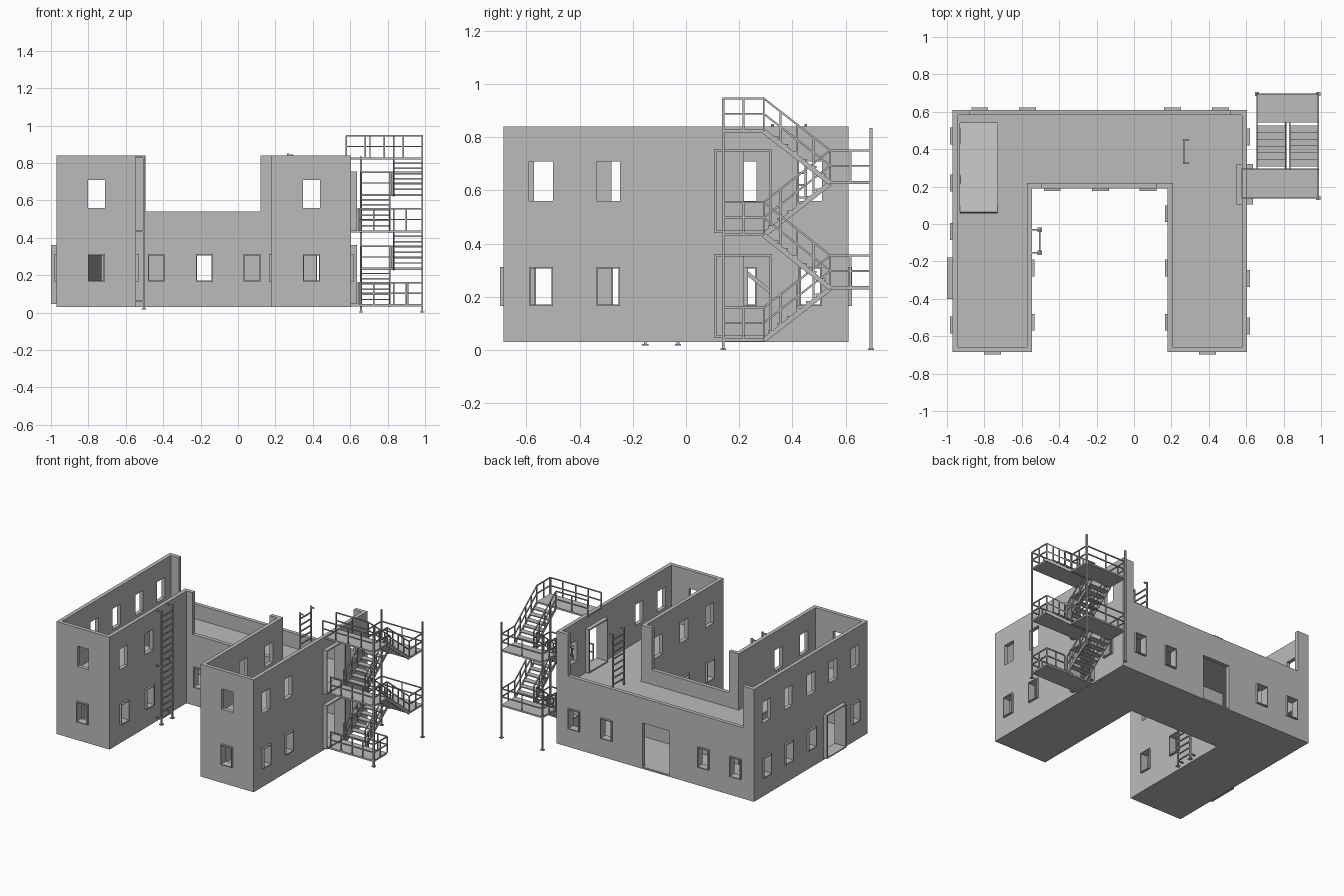
import bpy, bmesh
from mathutils import Matrix, Vector

cube = bpy.data.objects.get("Cube")
if cube:
    bpy.data.objects.remove(cube, do_unlink=True)

grey = bpy.data.materials.new("concrete grey")
grey.use_nodes = True
grey.diffuse_color = (0.5, 0.5, 0.5, 1)
grey.node_tree.nodes["Principled BSDF"].inputs["Base Color"].default_value = (0.5, 0.5, 0.5, 1)


def finish(name, bm):
    bmesh.ops.recalc_face_normals(bm, faces=bm.faces[:])
    mesh = bpy.data.meshes.new(name)
    bm.to_mesh(mesh)
    bm.free()
    mesh.materials.append(grey)
    ob = bpy.data.objects.new(name, mesh)
    bpy.context.scene.collection.objects.link(ob)
    return ob


def box(bm, x0, x1, y0, y1, z0, z1):
    size = Matrix.Diagonal((x1 - x0, y1 - y0, z1 - z0, 1))
    centre = Matrix.Translation(((x0 + x1) / 2, (y0 + y1) / 2, (z0 + z1) / 2))
    bmesh.ops.create_cube(bm, size=1, matrix=centre @ size)


def bar(bm, a, b, wide=0.007, deep=None):
    a, b = Vector(a), Vector(b)
    turn = (b - a).to_track_quat('Z', 'Y').to_matrix().to_4x4()
    size = Matrix.Diagonal((wide, deep or wide, (b - a).length, 1))
    bmesh.ops.create_cube(bm, size=1, matrix=Matrix.Translation((a + b) / 2) @ turn @ size)


# Main dimensions
LEFT, RIGHT, FRONT, BACK = -0.97, 0.605, -0.685, 0.61
COURT_L, COURT_R, COURT_Y = -0.545, 0.18, 0.19
T = 0.028
BASE, FLOOR, LOW, TOP = 0.03, 0.435, 0.54, 0.84
LOWER, UPPER = (0.165, 0.312), (0.56, 0.708)
HALF = 0.045


def panel(name, along, face, u0, u1, holes):
    """Wall sheet on a grid of cells, leaving out the holes, given thickness."""
    us = sorted({u0, u1} | {u for h in holes for u in h[:2]})
    zs = sorted({BASE, TOP} | {z for h in holes for z in h[2:]})
    bm = bmesh.new()

    def vert(u, z):
        return bm.verts.new((u, face, z) if along == 'x' else (face, u, z))

    grid = [[vert(u, z) for z in zs] for u in us]
    for i in range(len(us) - 1):
        for j in range(len(zs) - 1):
            u, z = (us[i] + us[i + 1]) / 2, (zs[j] + zs[j + 1]) / 2
            if not any(a < u < b and c < z < d for a, b, c, d in holes):
                bm.faces.new((grid[i][j], grid[i + 1][j], grid[i + 1][j + 1], grid[i][j + 1]))
    loose = [v for v in bm.verts if not v.link_faces]
    bmesh.ops.delete(bm, geom=loose, context='VERTS')
    new = bmesh.ops.extrude_face_region(bm, geom=bm.faces[:])["geom"]
    shift = (0, T, 0) if along == 'x' else (T, 0, 0)
    bmesh.ops.translate(bm, vec=shift, verts=[g for g in new if isinstance(g, bmesh.types.BMVert)])
    finish(name, bm)


def frame(name, along, face, hole, out, w):
    """Box frame lining an opening and standing proud of both wall faces."""
    u0, u1, z0, z1 = hole
    bm = bmesh.new()
    for a, b, c, d in ((u0, u0 + w, z0, z1), (u1 - w, u1, z0, z1),
                       (u0 + w, u1 - w, z0, z0 + w), (u0 + w, u1 - w, z1 - w, z1)):
        if along == 'x':
            box(bm, a, b, face - out, face + T + out, c, d)
        else:
            box(bm, face - out, face + T + out, a, b, c, d)
    finish(name, bm)


def wall(name, along, face, u0, u1, low=(), high=(), doors=(), gaps=()):
    holes = [(c - HALF, c + HALF, *LOWER) for c in low]
    for h in holes:
        frame(name + "_window_frame", along, face, h, 0.014, 0.006)
    for d in doors:
        frame(name + "_door_frame", along, face, d, 0.03, 0.009)
    holes += [(c - HALF, c + HALF, *UPPER) for c in high]
    panel(name, along, face, u0, u1, holes + list(doors) + list(gaps))


# Outer walls
side = (FRONT + T, BACK - T)
left_row = (-0.54, -0.04, 0.22, 0.47)
wall("left_outer_wall", 'y', LEFT, *side, left_row, left_row + (-0.29,),
     [(-0.4, -0.18, 0.045, 0.36)])
right_row = (-0.545, -0.292, 0.465)
wall("right_outer_wall", 'y', RIGHT - T, *side, right_row, right_row,
     [(0.105, 0.322, z, z + 0.315) for z in (0.045, FLOOR + 0.005)])
wall("back_wall", 'x', BACK - T, LEFT, RIGHT, (-0.825, -0.57, 0.205, 0.462),
     gaps=[(-0.295, -0.08, BASE + 0.01, 0.36), (-0.88, 0.515, LOW, TOP)])
wall("left_wing_front", 'x', FRONT, LEFT, COURT_L, (-0.757,), (-0.757,))
wall("right_wing_front", 'x', FRONT, COURT_R, RIGHT, (0.393,), (0.393,))

# Courtyard walls
inner = (FRONT + T, COURT_Y)
wall("left_court_wall", 'y', COURT_L - T, *inner, (-0.525, -0.235), (-0.525, -0.235))
court_row = (-0.525, -0.235, 0.055)
wall("right_court_wall", 'y', COURT_R, *inner, court_row, court_row)
wall("middle_court_wall", 'x', COURT_Y, COURT_L - T, COURT_R + T, (-0.437, -0.18, 0.075),
     gaps=[(-0.495, 0.12, LOW, TOP)])

# Floors: ground slab and upper slab with a stairwell opening
e = 0.004
for name, z, well in (("ground_floor", BASE + 0.012, False), ("upper_floor", FLOOR, True)):
    bm = bmesh.new()
    z0 = z - 0.012
    box(bm, LEFT + e, COURT_L - e, FRONT + e, 0.06, z0, z)
    box(bm, COURT_R + e, RIGHT - e, FRONT + e, COURT_Y + e, z0, z)
    box(bm, -0.73, COURT_R + e, COURT_Y + e, BACK - e, z0, z)
    box(bm, COURT_R + e, RIGHT - e, COURT_Y + e, BACK - e, z0, z)
    box(bm, -0.73, COURT_L - e, 0.06, COURT_Y + e, z0, z)
    box(bm, LEFT + e, -0.93, 0.06, BACK - e, z0, z)
    box(bm, -0.93, -0.73, 0.54, BACK - e, z0, z)
    if not well:
        box(bm, -0.93, -0.73, 0.06, 0.54, z0, z)
    finish(name, bm)

bm = bmesh.new()
bar(bm, (-0.83, 0.06, FLOOR - 0.01), (-0.83, 0.54, BASE + 0.01), 0.2, 0.015)
finish("inner_ramp", bm)


# Ladders
def ladder(name, x, y0, y1, z0, z1, arm, brackets, feet):
    bm = bmesh.new()
    for y in (y0, y1):
        bar(bm, (x, y, z0), (x, y, z1), 0.01)
        for z in brackets:
            bar(bm, (x, y, z), (x + arm, y, z), 0.008)
        if feet:
            box(bm, x - 0.012, x + 0.012, y - 0.012, y + 0.012, z0, z0 + 0.006)
    n = round((z1 - z0) / 0.045)
    for i in range(1, n):
        z = z0 + (z1 - z0) * i / n
        bar(bm, (x, y0, z), (x, y1, z), 0.008)
    finish(name, bm)


ladder("court_ladder", -0.503, -0.153, -0.03, 0.017, TOP, -0.045, (0.06, 0.435, 0.83), True)
ladder("deck_ladder", 0.268, 0.325, 0.45, FLOOR, TOP + 0.01, 0.025, (0.46, 0.84), False)

# Outside stair: landings
X0, XM, XN, X1 = 0.658, 0.812, 0.833, 0.985
Y0, Y1, Y2, Y3 = 0.14, 0.292, 0.542, 0.695
LEVELS = (0.045, 0.24, 0.44, 0.635, 0.83)
RAIL = 0.115
for i, z in enumerate(LEVELS):
    bm = bmesh.new()
    if i % 2:
        box(bm, X0, X1, Y2, Y3, z - 0.012, z)
    else:
        box(bm, 0.575 if i == 4 else RIGHT, X1, Y0, Y1, z - 0.012, z)
    finish("stair_landing", bm)


# Outside stair: railings
def railing(name, points, posts=2):
    bm = bmesh.new()
    for a, b in zip(points, points[1:]):
        a, b = Vector(a), Vector(b)
        for h in (RAIL, RAIL / 2):
            up = Vector((0, 0, h))
            bar(bm, a + up, b + up)
        for k in range(posts + 1):
            p = a.lerp(b, k / posts)
            bar(bm, p, p + Vector((0, 0, RAIL)))
    finish(name, bm)


for i, z in enumerate(LEVELS):
    if i % 2:
        railing("landing_railing", [(X0, Y2, z), (X0, Y3, z), (X1, Y3, z), (X1, Y2, z)])
    else:
        start = 0.578 if i == 4 else 0.64
        railing("landing_railing", [(start, Y0, z), (X1, Y0, z)], 4)
        railing("landing_railing", [(X1, Y0, z), (X1, Y1, z)])
        railing("landing_railing", [(start, Y1, z), (XN if i == 4 else X0, Y1, z)], 2)
railing("landing_railing", [(XN, Y1, LEVELS[0]), (X1, Y1, LEVELS[0])])

# Outside stair: flights with stringers, treads and handrails
for i in range(4):
    xa, xb = (XN, X1) if i % 2 else (X0, XM)
    ya, yb = (Y2, Y1) if i % 2 else (Y1, Y2)
    za, zb = LEVELS[i], LEVELS[i + 1]
    bm = bmesh.new()
    for x in (xa, xb):
        bar(bm, (x, ya, za - 0.008), (x, yb, zb - 0.008), 0.006, 0.018)
    for k in range(1, 7):
        y, z = ya + (yb - ya) * k / 7, za + (zb - za) * k / 7
        box(bm, xa, xb, y - 0.02, y + 0.02, z - 0.007, z)
    finish("stair_flight", bm)
    for x in (xa, xb):
        railing("flight_handrail", [(x, ya, za), (x, yb, zb)], 4)

# Outside stair: support posts with foot plates
for x, y, top in ((X0, Y3, 0.835), (X1, Y3, 0.835), (X1, Y0, 0.945)):
    bm = bmesh.new()
    bar(bm, (x, y, 0), (x, y, top), 0.01)
    box(bm, x - 0.011, x + 0.011, y - 0.011, y + 0.011, 0, 0.006)
    finish("stair_post", bm)
